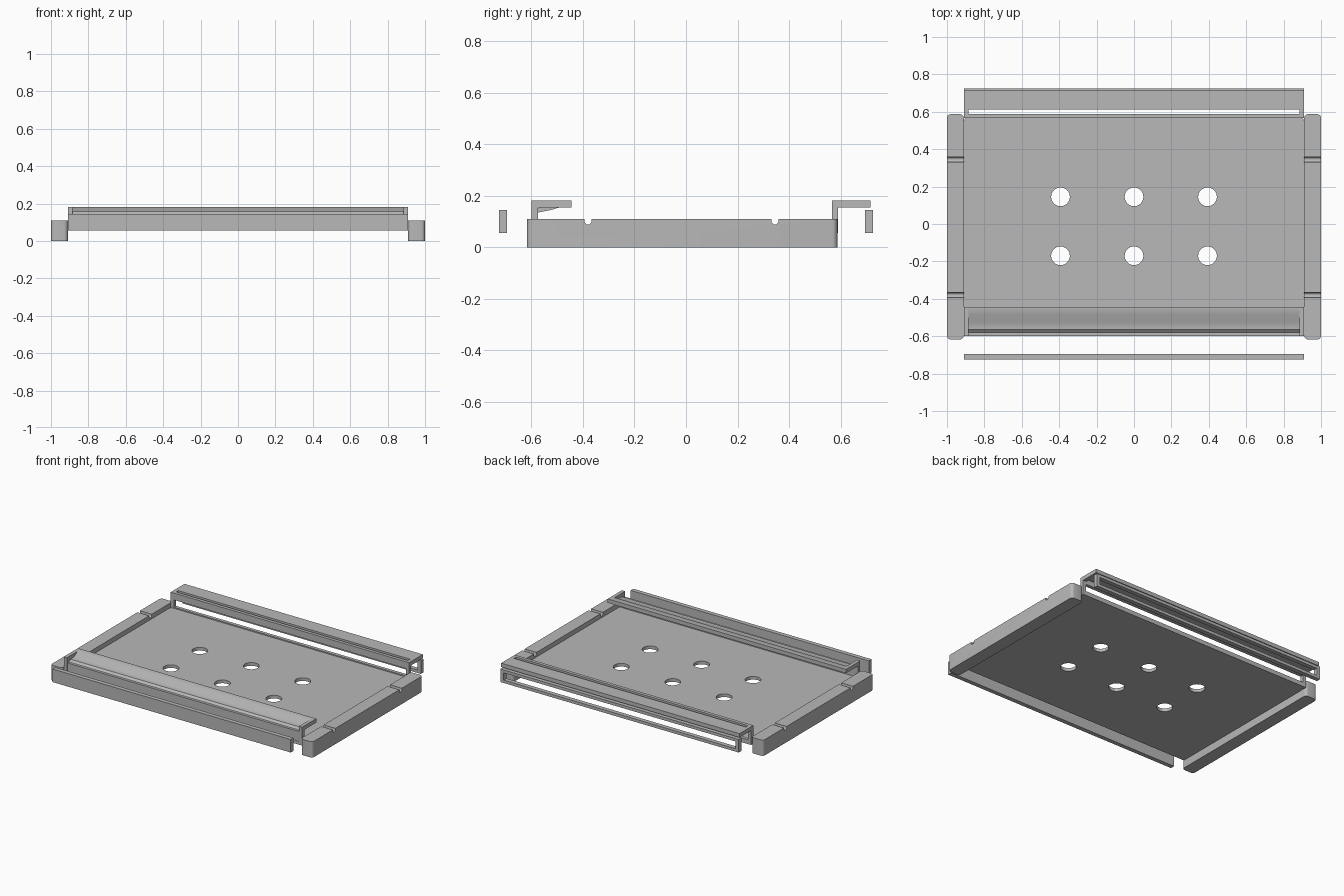
import bpy, bmesh, math
from mathutils import Matrix

cube = bpy.data.objects.get("Cube")
if cube:
    bpy.data.objects.remove(cube, do_unlink=True)

grey = bpy.data.materials.new("grey_metal")
grey.use_nodes = True
COLOUR = (0.48, 0.48, 0.48, 1)
grey.diffuse_color = COLOUR
grey.node_tree.nodes["Principled BSDF"].inputs["Base Color"].default_value = COLOUR


def rect(u0, u1, v0, v1):
    return [(u0, v0), (u1, v0), (u1, v1), (u0, v1)]


def arc(cu, cv, r, a0, a1, n):
    return [(cu + r * math.cos(math.radians(a0 + (a1 - a0) * i / n)),
             cv + r * math.sin(math.radians(a0 + (a1 - a0) * i / n)))
            for i in range(n + 1)]


def round_rect(u0, u1, v0, v1, r):
    return (arc(u1 - r, v1 - r, r, 0, 90, 6) + arc(u0 + r, v1 - r, r, 90, 180, 6)
            + arc(u0 + r, v0 + r, r, 180, 270, 6) + arc(u1 - r, v0 + r, r, 270, 360, 6))


def panel(name, loops, low, high, upright=False):
    """Flat panel with holes: first loop is the outline, the rest are cut out."""
    curve = bpy.data.curves.new(name, "CURVE")
    curve.dimensions = "2D"
    curve.fill_mode = "BOTH"
    curve.extrude = (high - low) / 2
    for loop in loops:
        spline = curve.splines.new("POLY")
        spline.points.add(len(loop) - 1)
        for p, (u, v) in zip(spline.points, loop):
            p.co = (u, v, 0, 1)
        spline.use_cyclic_u = True
    obj = bpy.data.objects.new(name, curve)
    bpy.context.collection.objects.link(obj)
    bpy.ops.object.select_all(action="DESELECT")
    obj.select_set(True)
    bpy.context.view_layer.objects.active = obj
    bpy.ops.object.convert(target="MESH")
    obj = bpy.context.view_layer.objects.active
    mid = (low + high) / 2
    if upright:
        move = Matrix.Translation((0, mid, 0)) @ Matrix.Rotation(math.pi / 2, 4, "X")
    else:
        move = Matrix.Translation((0, 0, mid))
    obj.data.transform(move)
    return finish(obj)


def finish(obj):
    obj.data.materials.clear()
    obj.data.materials.append(grey)
    bpy.ops.object.select_all(action="DESELECT")
    obj.select_set(True)
    bpy.context.view_layer.objects.active = obj
    bpy.ops.object.shade_smooth_by_angle(angle=math.radians(35))
    return obj


def prism(name, profile, x0, x1, corner=0):
    """Extrude a (y, z) profile along x, rounding the end corners if asked."""
    bm = bmesh.new()
    face = bm.faces.new([bm.verts.new((x0, y, z)) for y, z in profile])
    res = bmesh.ops.extrude_face_region(bm, geom=[face])
    bmesh.ops.translate(bm, vec=(x1 - x0, 0, 0),
                        verts=[g for g in res["geom"] if isinstance(g, bmesh.types.BMVert)])
    if corner:
        ends = (min(p[0] for p in profile), max(p[0] for p in profile))
        edges = [e for e in bm.edges
                 if abs(e.verts[0].co.z - e.verts[1].co.z) > 0.05
                 and any(abs(v.co.y - y) < 1e-5 for v in e.verts[:1] for y in ends)]
        bmesh.ops.bevel(bm, geom=edges, offset=corner, segments=5, profile=0.5, affect="EDGES")
    bmesh.ops.recalc_face_normals(bm, faces=bm.faces)
    mesh = bpy.data.meshes.new(name)
    bm.to_mesh(mesh)
    bm.free()
    obj = bpy.data.objects.new(name, mesh)
    bpy.context.collection.objects.link(obj)
    return finish(obj)


W, S = 0.91, 0.885          # half width of the parts and of their slots
TOP, UNDER, LOW = 0.182, 0.155, 0.055

# Base plate with six round holes
holes = [arc(x, y, 0.05, 360, 11.25, 31) for x in (-0.393, 0, 0.393) for y in (0.145, -0.17)]
panel("base_plate", [round_rect(-W, W, -0.6, 0.572, 0.025)] + holes, LOW, 0.077)

# Side rails with two round-bottomed notches each
RAIL = 0.109
rail = [(-0.617, 0), (0.587, 0), (0.587, RAIL)]
for y in (0.345, -0.38):
    rail += [(y + 0.0135, RAIL)] + arc(y, RAIL - 0.007, 0.0135, 0, -180, 8) + [(y - 0.0135, RAIL)]
rail.append((-0.617, RAIL))
prism("left_rail", rail, W, 1.0, 0.02)
prism("right_rail", rail, -1.0, -W, 0.02)

# Front bar, solid
prism("front_bar", rect(-0.725, -0.695, LOW, 0.145), -W, W)

# Front bracket: closed ends with a stepped channel between them
end = [(-0.6, LOW), (-0.574, LOW), (-0.574, UNDER), (-0.445, UNDER), (-0.445, TOP), (-0.6, TOP)]
prism("front_bracket_left_end", end, S, W)
prism("front_bracket_right_end", end, -W, -S)
channel = [(-0.598, LOW), (-0.574, LOW), (-0.574, 0.135), (-0.524, 0.145), (-0.49, UNDER),
           (-0.445, UNDER), (-0.445, TOP), (-0.487, TOP), (-0.524, 0.158),
           (-0.565, 0.158), (-0.58, 0.145), (-0.598, 0.145)]
prism("front_bracket_channel", channel, -S, S)

# Rear bracket: slotted leg and slotted flange
panel("rear_bracket_leg", [rect(-W, W, LOW, UNDER), rect(-S, S, 0.085, 0.135)[::-1]],
      0.566, 0.589, upright=True)
panel("rear_bracket_flange", [rect(-W, W, 0.566, 0.716), rect(-S, S, 0.589, 0.612)[::-1]],
      UNDER, TOP)

# Rear bar, an open frame
panel("rear_bar", [rect(-W, W, LOW, 0.145), rect(-S, S, 0.075, 0.125)[::-1]],
      0.695, 0.725, upright=True)
